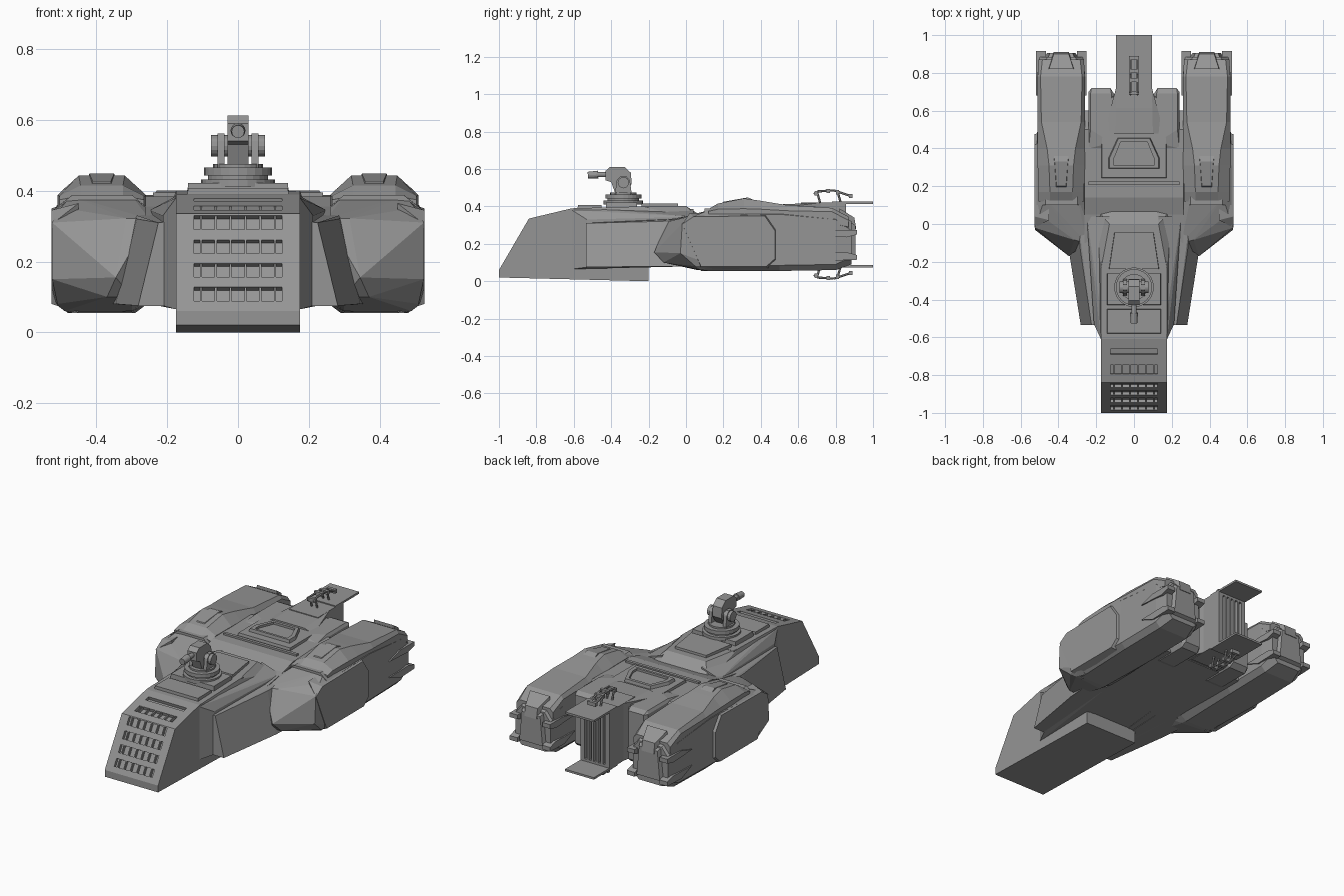
import bpy, bmesh, math
from mathutils import Vector, Matrix

if "Cube" in bpy.data.objects:
    bpy.data.objects.remove(bpy.data.objects["Cube"])

grey = bpy.data.materials.new("dark_grey")
grey.diffuse_color = (.3, .3, .3, 1)
grey.use_nodes = True
grey.node_tree.nodes["Principled BSDF"].inputs["Base Color"].default_value = grey.diffuse_color


def finish(name, bm, mirror=False):
    bmesh.ops.recalc_face_normals(bm, faces=bm.faces[:])
    me = bpy.data.meshes.new(name)
    bm.to_mesh(me)
    bm.free()
    me.materials.append(grey)
    ob = bpy.data.objects.new(name, me)
    bpy.context.collection.objects.link(ob)
    if mirror:
        ob.modifiers.new("mirror", 'MIRROR').use_mirror_merge = False
    return ob


def loft(name, rings, mirror=False):
    bm = bmesh.new()
    vs = [[bm.verts.new(p) for p in r] for r in rings]
    n = len(vs[0])
    for a, b in zip(vs, vs[1:]):
        for i in range(n):
            bm.faces.new((a[i], a[(i + 1) % n], b[(i + 1) % n], b[i]))
    bm.faces.new(vs[0])
    bm.faces.new(vs[-1])
    return finish(name, bm, mirror)


def side_prism(name, pts, x0, x1, mirror=False):
    return loft(name, [[(x, y, z) for y, z in pts] for x in (x0, x1)], mirror)


def plan_prism(name, pts, z0, z1, inset=0.0):
    cx = sum(p[0] for p in pts) / len(pts)
    cy = sum(p[1] for p in pts) / len(pts)
    k = 1 - inset
    top = [(cx + (x - cx) * k, cy + (y - cy) * k, z1) for x, y in pts]
    return loft(name, [[(x, y, z0) for x, y in pts], top])


def hull(name, pts, mirror=False):
    bm = bmesh.new()
    for p in pts:
        bm.verts.new(p)
    bmesh.ops.convex_hull(bm, input=bm.verts[:])
    bmesh.ops.dissolve_limit(bm, angle_limit=0.04, verts=bm.verts[:], edges=bm.edges[:])
    return finish(name, bm, mirror)


def boxes(name, items):
    """items: (centre, size, x-rotation)"""
    bm = bmesh.new()
    for c, s, r in items:
        m = Matrix.Translation(c) @ Matrix.Rotation(r, 4, 'X') @ Matrix.Diagonal((*s, 1))
        bmesh.ops.create_cube(bm, size=1, matrix=m)
    return finish(name, bm)


def cyl(name, p0, p1, r0, r1=None, n=16, mirror=False):
    p0, p1 = Vector(p0), Vector(p1)
    bm = bmesh.new()
    d = p1 - p0
    m = Matrix.Translation((p0 + p1) / 2) @ d.to_track_quat('Z', 'Y').to_matrix().to_4x4()
    bmesh.ops.create_cone(bm, cap_ends=True, segments=n, radius1=r0,
                          radius2=r0 if r1 is None else r1, depth=d.length, matrix=m)
    return finish(name, bm, mirror)


def rect(x, y0, y1, x2=None):
    x2 = x if x2 is None else x2
    return [(-x, y0), (x, y0), (x2, y1), (-x2, y1)]


def cut(ob, cutter):
    cutter.hide_render = True
    cutter.hide_viewport = True
    mod = ob.modifiers.new("cut", 'BOOLEAN')
    mod.object = cutter
    mod.operation = 'DIFFERENCE'
    mod.solver = 'EXACT'


# Nose block with ribbed grille slots
nose = side_prism("nose", [(-1, .02), (-1, .06), (-.84, .335), (-.61, .39), (-.2, .4), (-.2, 0)], -.175, .175)
face = math.atan2(.275, .16)
slope = math.atan2(.055, .23)
rows = [(-.675, .374, slope, .03), (-.77, .352, slope, .05)]
rows += [(-1 + (z - .06) * .16 / .275, z, face, .045) for z in (.31, .242, .175, .108)]
cut(nose, boxes("grille_cutter", [((0, y, z), (.25, w, .035), r) for y, z, r, w in rows]))
ribs = []
for y, z, r, w in rows[1:]:
    c = Vector((0, y, z)) - Vector((0, -math.sin(r), math.cos(r))) * .012
    ribs += [(c + Vector((-.105 + i * .042, 0, 0)), (.006, w, .02), r) for i in range(6)]
boxes("grille_ribs", ribs)

# Central spine and side sponsons
hull("spine", [(s * x, y, z) for s in (-1, 1) for x, y, z in
     [(.175, -.61, .39), (.175, -.24, .4), (.13, 0, .402), (.12, .08, .35),
      (.175, -.61, .08), (.2, .08, .08), (.2, .08, .33)]])
hull("sponson_fairing", [(.15, -.61, .385), (.175, -.61, .38), (.175, -.61, .065), (.165, -.53, .39), (.212, -.53, .33),
                         (.212, -.53, .075), (.13, .04, .385), (.25, .04, .345), (.25, .04, .08), (.15, .04, .08)], True)
hull("sponson", [(.16, -.535, .315), (.225, -.535, .31), (.282, -.535, .075), (.16, -.535, .075),
                 (.285, -.13, .32), (.345, -.14, .08), (.15, .06, .345), (.3, .06, .335),
                 (.36, .06, .08), (.1, .06, .08)], True)
plan_prism("front_deck_panel", rect(.145, -.58, -.45), .38, .408, .03)
plan_prism("turret_deck_panel", rect(.145, -.43, -.26), .38, .422, .03)
plan_prism("rear_deck_panel", rect(.135, -.24, -.04, .105), .38, .415, .03)

# Central rear hull
side_prism("rear_hull", [(-.1, .08), (-.1, .33), (.05, .355), (.14, .383), (.5, .388), (.6, .3), (.6, .08)], -.262, .262)
boxes("deck_strip", [((0, .215, .388), (.48, .018, .014), 0)])
plan_prism("deck_platform", [(-.175, .24), (.175, .24), (.175, .45), (.12, .68), (-.12, .68), (-.175, .45)], .37, .4, .03)
hatch = plan_prism("deck_hatch", [(-.14, .29), (.14, .29), (.14, .35), (.09, .46), (-.09, .46), (-.14, .35)], .38, .418, .08)
cut(hatch, plan_prism("hatch_cutter", [(-.105, .31), (.105, .31), (.105, .35), (.07, .435), (-.07, .435), (-.105, .35)], .405, .45))
hull("rear_block", [(x, y, z) for x, y in [(.1, .4), (.24, .4), (.24, .70), (.225, .72), (.125, .72), (.1, .68)]
                    for z in (.1, .385)] + [(.12, .43, .4), (.23, .5, .4), (.23, .69, .4), (.12, .69, .4),
                                            (.12, .5, .075), (.23, .5, .075), (.23, .69, .075), (.12, .69, .075)], True)

# Tail: flared root, grooved end and two trailing plates
hull("tail_root", [(s * x, y, z) for s in (-1, 1) for x, y, z in
     [(.16, .48, .39), (.095, .72, .42), (.095, .72, .08), (.16, .48, .09), (.1, .48, .41)]])
tail = boxes("tail", [((0, .735, .25), (.19, .24, .34), 0)])
cut(tail, boxes("tail_groove_cutter", [((-.06 + i * .03, .855, .25), (.016, .05, .3), 0) for i in range(5)]))
for nm, z in (("upper", .42), ("lower", .08)):
    boxes(nm + "_tail_plate", [((0, .89, z), (.19, .22, .012), 0)])

# Rod linkages above and below the tail
for nm, s in (("upper", 1), ("lower", -1)):
    def P(x, y, h):
        return (x, y, .25 + s * (.17 + h))
    path = [(.685, .045), (.7, .06), (.79, .066), (.88, .036)]
    for i, (a, b) in enumerate(zip(path, path[1:])):
        cyl(f"{nm}_rod_{i}", P(.018, *a), P(.018, *b), .006, n=6, mirror=True)
    for i, y in enumerate((.7, .81)):
        cyl(f"{nm}_rod_post_{i}", P(.018, y, .06), P(.018, y + .02, -.01), .006, n=6, mirror=True)
    boxes(nm + "_rod_clamps", [(P(0, y, h), (.055, .018, .022), 0)
                               for y, h in ((.695, .05), (.76, .062), (.81, .056), (.88, .036))])


# Engine nacelles: octagonal sections along y
def ring(x0, x1, z0, z1, cx, ct, cb, y):
    pts = [(x0 + cx, z0), (x1 - cx, z0), (x1, z0 + cb), (x1, z1 - ct),
           (x1 - cx, z1), (x0 + cx, z1), (x0, z1 - ct), (x0, z0 + cb)]
    return [(x, y, z) for x, z in pts]


hull("nacelle_front", [(.25, -.1, .32), (.315, -.085, .322), (.345, -.17, .155), (.37, -.12, .1), (.3, -.12, .1),
                       (.525, -.02, .31), (.525, -.03, .15), (.51, .05, .08), (.3, .06, .06), (.49, .08, .06),
                       (.5, .05, .352), (.26, .04, .352), (.25, .0, .1)]
     + ring(.25, .522, .055, .385, .05, .04, .03, .14), True)
loft("nacelle", [
    ring(.25, .518, .055, .388, .05, .04, .03, .1),
    ring(.26, .512, .055, .388, .03, .03, .03, .5),
    ring(.26, .51, .06, .37, .03, .04, .03, .8),
    ring(.27, .5, .09, .32, .04, .05, .04, .885)], True)
loft("nacelle_cap", [
    ring(.265, .505, .34, .386, .06, .012, .01, .12),
    ring(.265, .505, .34, .415, .06, .03, .01, .17),
    ring(.26, .51, .34, .443, .06, .055, .01, .31),
    ring(.26, .51, .34, .43, .05, .045, .01, .4),
    ring(.26, .51, .33, .407, .02, .03, .01, .54),
    ring(.26, .51, .3, .392, .015, .02, .01, .78),
    ring(.265, .505, .28, .345, .02, .02, .01, .87)], True)
hull("nacelle_side_plate", [
    (.527, .04, .345), (.527, .42, .35), (.527, .475, .27), (.527, .475, .12), (.527, .43, .08), (.527, .08, .08),
    (.527, -.02, .305), (.45, .02, .365), (.45, .44, .375), (.45, .5, .29), (.45, .5, .1),
    (.45, .45, .055), (.45, .08, .055)], True)
hull("nacelle_scoop", [(.35, .18, .40), (.42, .18, .40), (.34, .4, .42), (.43, .4, .42),
                       (.36, .2, .425), (.41, .2, .425), (.35, .33, .448), (.42, .33, .448)], True)

# Nacelle rear: exhaust cap, hood and corner claws
hull("exhaust", [(x, y, z) for y, k in ((.87, 1), (.905, .8)) for x, z in
     [(.385 - .075 * k, .22 + .1 * k), (.385 + .075 * k, .22 + .1 * k), (.385 + .095 * k, .2 - .09 * k),
      (.385 - .095 * k, .2 - .09 * k)]], True)
hull("exhaust_hood", [(.32, .82, .39), (.45, .82, .39), (.345, .9, .34), (.425, .9, .34),
                      (.345, .91, .28), (.425, .91, .28), (.31, .82, .3), (.46, .82, .3)], True)
for side, xa, xb in (("outer", .467, .518), ("inner", .252, .303)):
    hull(f"{side}_upper_claw", [(x, y, z) for x in (xa, xb) for y, z in
         [(.68, .245), (.78, .275), (.915, .275), (.915, .25), (.86, .235)]], True)
    hull(f"{side}_lower_claw", [(x, y, z) for x in (xa, xb) for y, z in
         [(.68, .15), (.78, .11), (.915, .115), (.915, .14), (.86, .155)]], True)

# Turret
cy = -.335
for i, (r, z0, z1) in enumerate(((.105, .41, .432), (.085, .43, .445), (.096, .443, .465), (.07, .46, .475))):
    cyl(f"turret_ring_{i}", (0, cy, z0), (0, cy, z1), r, n=24)
side_prism("turret_yoke", [(cy - .045, .465), (cy + .045, .465), (cy + .035, .54), (cy + .015, .562),
                           (cy - .015, .562), (cy - .035, .54)], .038, .058, True)
cyl("turret_pivot", (.03, cy, .527), (.076, cy, .527), .03, mirror=True)
side_prism("gun_body", [(-.43, .54), (-.43, .59), (-.405, .612), (-.33, .612), (-.295, .58), (-.29, .52),
                        (-.32, .475), (-.38, .475), (-.4, .53)], -.03, .03)
cyl("gun_barrel", (0, -.5, .57), (0, -.42, .57), .014)
cyl("gun_muzzle", (0, -.525, .567), (0, -.47, .57), .018, .021)
